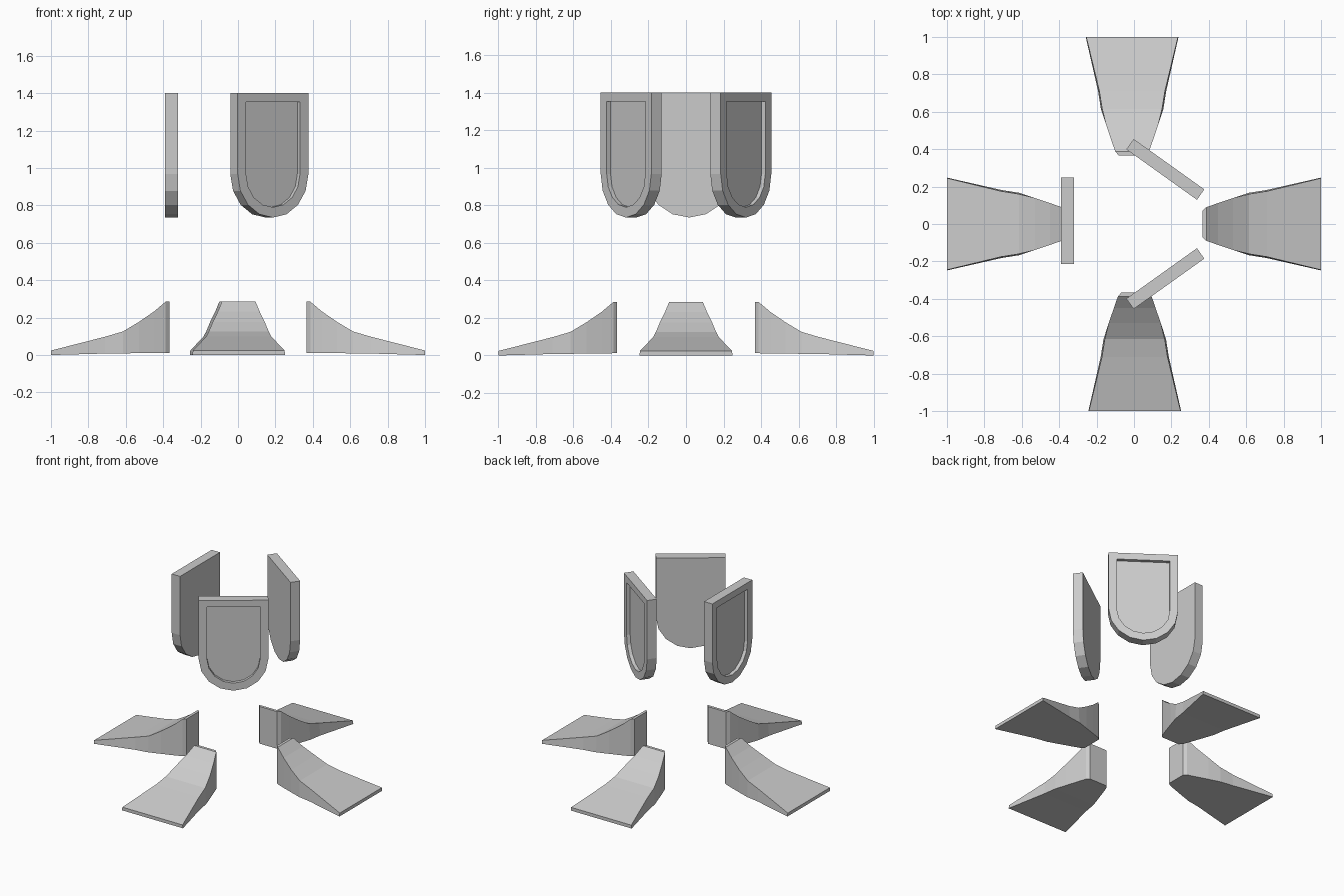
import bpy, bmesh, math
from mathutils import Matrix

if "Cube" in bpy.data.objects:
    bpy.data.objects.remove(bpy.data.objects["Cube"])


def make_object(name, loops, matrix):
    """Skin a stack of equal-length closed loops and cap both ends."""
    bm = bmesh.new()
    rings = [[bm.verts.new(p) for p in loop] for loop in loops]
    n = len(rings[0])
    for a, b in zip(rings, rings[1:]):
        for i in range(n):
            j = (i + 1) % n
            bm.faces.new((a[i], a[j], b[j], b[i]))
    bm.faces.new(rings[0])
    bm.faces.new(rings[-1])
    bm.transform(matrix)
    bmesh.ops.recalc_face_normals(bm, faces=bm.faces)
    mesh = bpy.data.meshes.new(name)
    bm.to_mesh(mesh)
    bm.free()
    obj = bpy.data.objects.new(name, mesh)
    bpy.context.collection.objects.link(obj)
    return obj


# Flared feet: radius, top half width, bottom half width, top z, bottom z
FOOT = [
    (0.367, 0.072, 0.072, 0.285, 0.012),
    (0.387, 0.090, 0.090, 0.285, 0.012),
    (0.450, 0.112, 0.112, 0.232, 0.011),
    (0.530, 0.139, 0.139, 0.177, 0.010),
    (0.615, 0.160, 0.167, 0.126, 0.009),
    (0.710, 0.175, 0.182, 0.098, 0.008),
    (1.000, 0.245, 0.248, 0.024, 0.000),
]
foot_loops = [[(r, -wb, zb), (r, wb, zb), (r, wt, zt), (r, -wt, zt)]
              for r, wt, wb, zt, zb in FOOT]
for name, angle, shift in (("right", 0, 0.0), ("back", 90, 0.01),
                           ("left", 180, 0.0), ("front", 270, 0.004)):
    turn = Matrix.Rotation(math.radians(angle), 4, 'Z')
    make_object(f"{name}_foot", foot_loops, turn @ Matrix.Translation((0, shift, 0)))


# Hanging panels: round-bottomed slabs with a recess in the outer face
def arch(x, radius, top, segments=8, centre_z=0.967):
    pts = [(x, radius, top)]
    for i in range(segments + 1):
        a = math.pi * i / segments
        pts.append((x, radius * math.cos(a), centre_z - radius * math.sin(a)))
    return pts + [(x, -radius, top)]


T = 0.034      # half thickness
panel_loops = [arch(-T, 0.232, 1.4), arch(T, 0.232, 1.4),
               arch(T, 0.177, 1.352), arch(T - 0.025, 0.177, 1.352)]
for name, x, y, angle in (("left", -0.355, 0.017, 180),
                          ("back_right", 0.1675, 0.292, 54.5),
                          ("front_right", 0.1675, -0.292, -54.5)):
    place = Matrix.Translation((x, y, 0)) @ Matrix.Rotation(math.radians(angle), 4, 'Z')
    make_object(f"{name}_panel", panel_loops, place)
